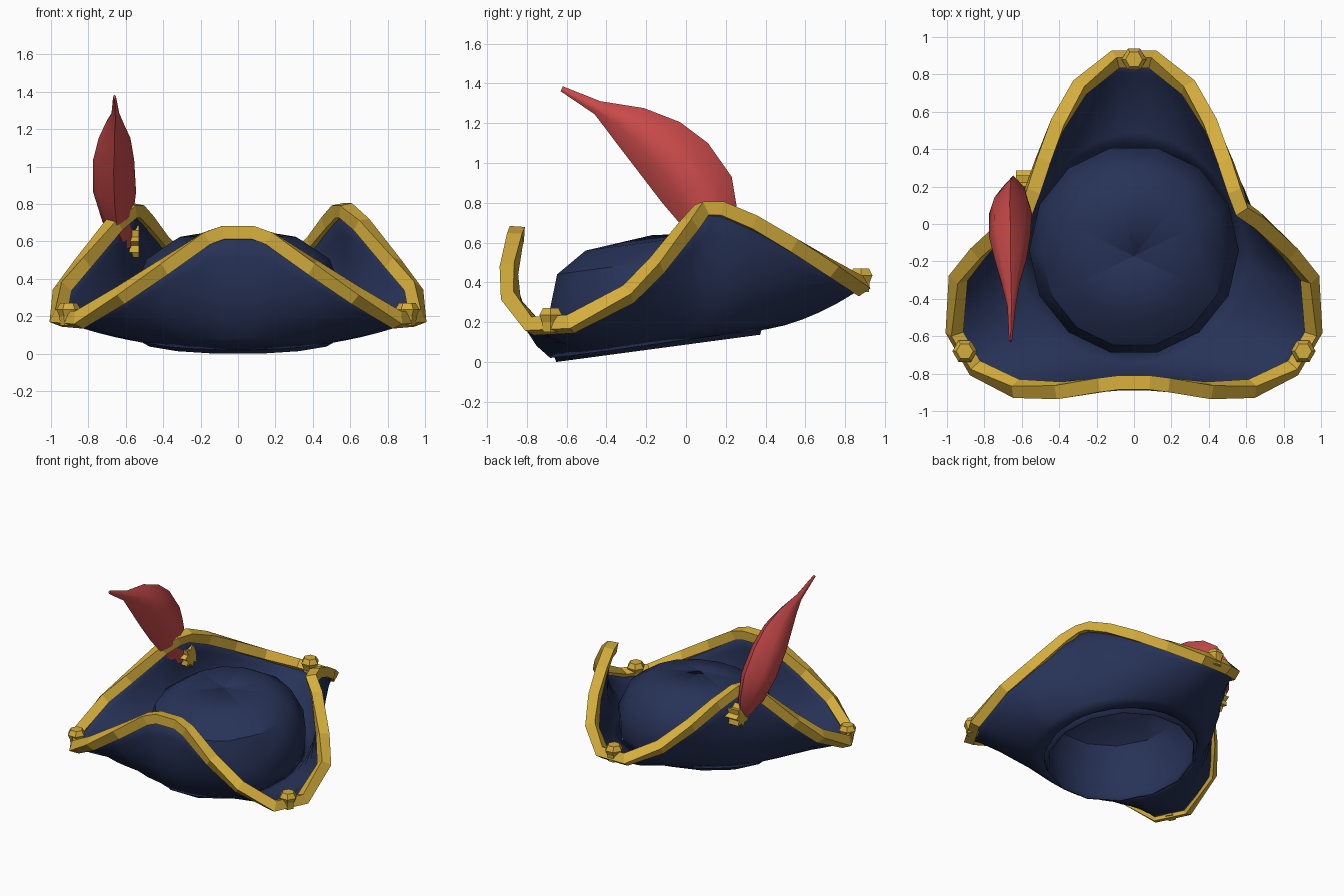
import bpy, bmesh, math
from mathutils import Vector

cube = bpy.data.objects.get("Cube")
if cube:
    bpy.data.objects.remove(cube, do_unlink=True)


def material(name, rgb):
    m = bpy.data.materials.new(name)
    m.use_nodes = True
    m.diffuse_color = (*rgb, 1)
    bsdf = next(n for n in m.node_tree.nodes if n.type == 'BSDF_PRINCIPLED')
    bsdf.inputs["Base Color"].default_value = (*rgb, 1)
    return m


NAVY = material("navy felt", (0.02, 0.032, 0.095))
GOLD = material("gold trim", (0.66, 0.42, 0.045))
RED = material("red feather", (0.6, 0.07, 0.07))


def loft(name, rings, mat, smooth=None, caps=False, loop=False, thick=0):
    """Join equal-sized closed rings of points into a skin."""
    bm = bmesh.new()
    rows = [[bm.verts.new(p) for p in ring] for ring in rings]
    pairs = list(zip(rows, rows[1:])) + ([(rows[-1], rows[0])] if loop else [])
    for a, b in pairs:
        for i in range(len(a)):
            j = (i + 1) % len(a)
            bm.faces.new((a[i], a[j], b[j], b[i]))
    if caps:
        bm.faces.new(rows[0][::-1])
        bm.faces.new(rows[-1])
    bmesh.ops.remove_doubles(bm, verts=bm.verts, dist=0.0005)
    bmesh.ops.recalc_face_normals(bm, faces=bm.faces)
    mesh = bpy.data.meshes.new(name)
    bm.to_mesh(mesh)
    bm.free()
    mesh.materials.append(mat)
    ob = bpy.data.objects.new(name, mesh)
    bpy.context.collection.objects.link(ob)
    if thick:
        mod = ob.modifiers.new("thickness", 'SOLIDIFY')
        mod.thickness = thick
        mod.offset = 0
    if smooth:
        bpy.ops.object.select_all(action='DESELECT')
        ob.select_set(True)
        bpy.context.view_layer.objects.active = ob
        bpy.ops.object.shade_smooth_by_angle(angle=math.radians(smooth))
    return ob


# The whole hat body leans back a little about its centre
CY, TILT = -0.14, 0.135


def tilted(r, z, angle, shift=0):
    y = r * math.sin(angle) + shift
    return Vector((r * math.cos(angle), CY + y, z + TILT * y))


# Crown: fourteen-sided, hollow below, softly domed on top
profile = [(.52, .07, 0), (.55, .16, 0), (.555, .32, 0), (.485, .505, -.03),
           (.34, .603, -.03), (.001, .635, -.03)]
loft("crown", [[tilted(r, z, math.tau * k / 14, s) for k in range(14)]
               for r, z, s in profile], NAVY, smooth=35, thick=.012)

# Brim edge: half the outline, front to back, then mirrored
half = [(.08, -.85, .645), (.17, -.86, .615), (.40, -.89, .46), (.63, -.88, .31),
        (.85, -.77, .18), (.96, -.58, .19), (.94, -.29, .34), (.83, -.15, .48),
        (.66, .02, .69), (.575, .08, .765), (.545, .17, .765), (.49, .33, .70),
        (.41, .53, .59), (.29, .73, .47), (.10, .88, .38)]
edge = [Vector(p) for p in half]
edge += [Vector((-p.x, p.y, p.z)) for p in reversed(edge)]


def brim_point(p, t):
    a = math.atan2(p.y - CY, p.x)
    base = tilted(.54, .10, a)
    q = base.lerp(p, t)
    q.z = base.z + (p.z - base.z) * t ** 1.3
    bulge = .075 * (p.z - base.z) / .6 * math.sin(math.pi * t)
    return q + Vector((math.cos(a), math.sin(a), 0)) * bulge


STEPS = 6
loft("brim", [[brim_point(p, k / STEPS) for p in edge] for k in range(STEPS + 1)],
     NAVY, smooth=50, thick=.02)

# Trim: square binding that follows the brim edge
sections = []
for i, p in enumerate(edge):
    along = (edge[(i + 1) % len(edge)] - edge[i - 1]).normalized()
    out = p - brim_point(p, .8)
    out = (out - along * out.dot(along)).normalized()
    side = along.cross(out)
    sections.append([p + out * u * .036 + side * v * .038
                     for u, v in ((-1, -1), (1, -1), (1, 1), (-1, 1))])
loft("brim_trim", sections, GOLD, loop=True)

# Corner studs: faceted hexagonal knobs
for name, x, y, z in (("left_stud", .905, -.68, .21), ("right_stud", -.905, -.68, .21),
                      ("back_stud", 0, .88, .41)):
    loft(name, [[(x + r * math.cos(math.tau * k / 6), y + r * math.sin(math.tau * k / 6), z + h)
                 for k in range(6)]
                for r, h in ((.045, -.06), (.05, -.01), (.066, .025), (.045, .06))],
         GOLD, caps=True)

# Star clasp: eight-pointed, set through the right side of the brim
star = []
for x in (-.63, -.53):
    star.append([(x, .2 + r * math.cos(math.pi * k / 8), .6 + r * math.sin(math.pi * k / 8))
                 for k in range(16) for r in ((.085, .058)[k % 2],)])
loft("feather_clasp", star, GOLD, caps=True)

# Feather: lens sections given by lower edge, upper edge, x centre, half thickness
quill = [((.10, .56), (.20, .58), -.60, .03), ((0, .66), (.26, .75), -.645, .08),
         ((-.12, .80), (.23, .93), -.66, .115), ((-.25, .97), (.11, 1.10), -.665, .11),
         ((-.35, 1.10), (-.03, 1.205), -.66, .085), ((-.41, 1.18), (-.21, 1.275), -.66, .05),
         ((-.46, 1.245), (-.43, 1.31), -.655, .022), ((-.63, 1.36), (-.62, 1.385), -.66, .008)]
lens = [(0, 0), (.25, .75), (.5, 1), (.75, .75), (1, 0), (.75, -.75), (.5, -1), (.25, -.75)]
loft("feather", [[(xc + h * w, *Vector(lo).lerp(Vector(up), t)) for t, w in lens]
                 for lo, up, xc, h in quill], RED, smooth=50, caps=True)
